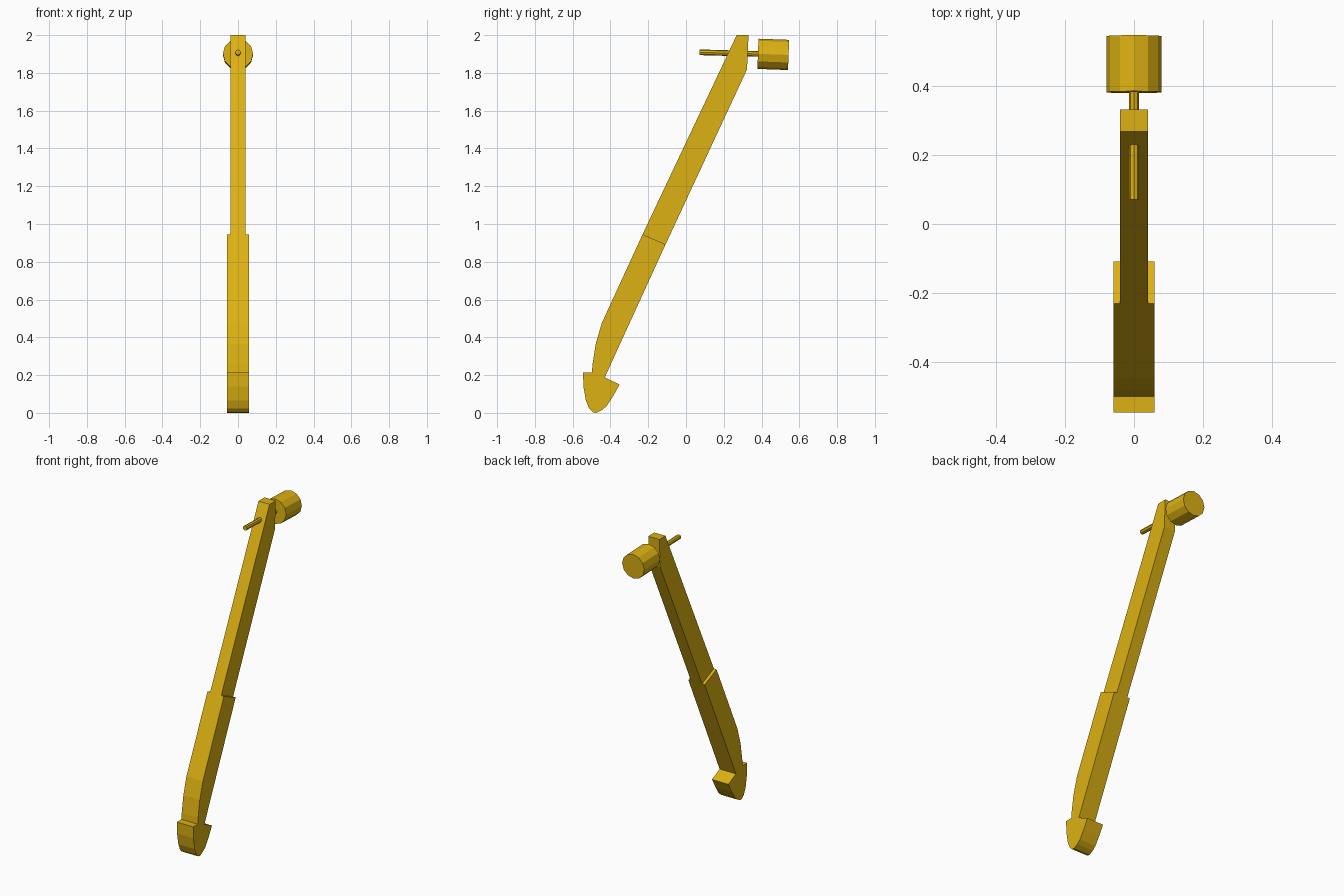
import bpy, bmesh
from mathutils import Vector

if "Cube" in bpy.data.objects:
    bpy.data.objects.remove(bpy.data.objects["Cube"])

gold = bpy.data.materials.new("golden yellow")
gold.diffuse_color = (0.72, 0.44, 0.006, 1)
gold.use_nodes = True
gold.node_tree.nodes["Principled BSDF"].inputs["Base Color"].default_value = gold.diffuse_color


def finish(name, bm):
    bmesh.ops.recalc_face_normals(bm, faces=bm.faces)
    mesh = bpy.data.meshes.new(name)
    bm.to_mesh(mesh)
    bm.free()
    mesh.materials.append(gold)
    bpy.context.collection.objects.link(bpy.data.objects.new(name, mesh))


def plate(name, profile, half):
    """Extrude a (y, z) side profile across x."""
    bm = bmesh.new()
    face = bm.faces.new([bm.verts.new((-half, y, z)) for y, z in profile])
    ext = bmesh.ops.extrude_face_region(bm, geom=[face])["geom"]
    verts = [g for g in ext if isinstance(g, bmesh.types.BMVert)]
    bmesh.ops.translate(bm, verts=verts, vec=(2 * half, 0, 0))
    finish(name, bm)


def rod(name, start, end, radius, sides):
    """Cylinder between two points."""
    a, b = Vector(start), Vector(end)
    bm = bmesh.new()
    bmesh.ops.create_cone(bm, cap_ends=True, segments=sides, radius1=radius,
                          radius2=radius, depth=(b - a).length)
    turn = Vector((0, 0, 1)).rotation_difference(b - a).to_matrix()
    bmesh.ops.rotate(bm, verts=bm.verts, matrix=turn)
    bmesh.ops.translate(bm, verts=bm.verts, vec=(a + b) / 2)
    finish(name, bm)


# slim upper arm with a blunt top
plate("upper_arm", [(-0.230, 0.945), (-0.108, 0.892), (0.323, 1.818),
                    (0.331, 2.0), (0.268, 2.0), (0.225, 1.908)], 0.04)

# thicker lower arm, curving down into the hooked foot
plate("lower_arm", [(-0.230, 0.945), (-0.108, 0.892), (-0.430, 0.188),
                    (-0.352, 0.150), (-0.385, 0.090), (-0.420, 0.036),
                    (-0.445, 0.015), (-0.475, 0.0), (-0.492, 0.003),
                    (-0.512, 0.022), (-0.530, 0.065), (-0.543, 0.14),
                    (-0.545, 0.215), (-0.498, 0.215), (-0.495, 0.255),
                    (-0.478, 0.365), (-0.446, 0.475)], 0.059)

# pin through the top and its round knob
rod("pin", (0, 0.071, 1.909), (0, 0.40, 1.900), 0.015, 8)
rod("knob", (0, 0.381, 1.901), (0, 0.543, 1.895), 0.08, 12)
